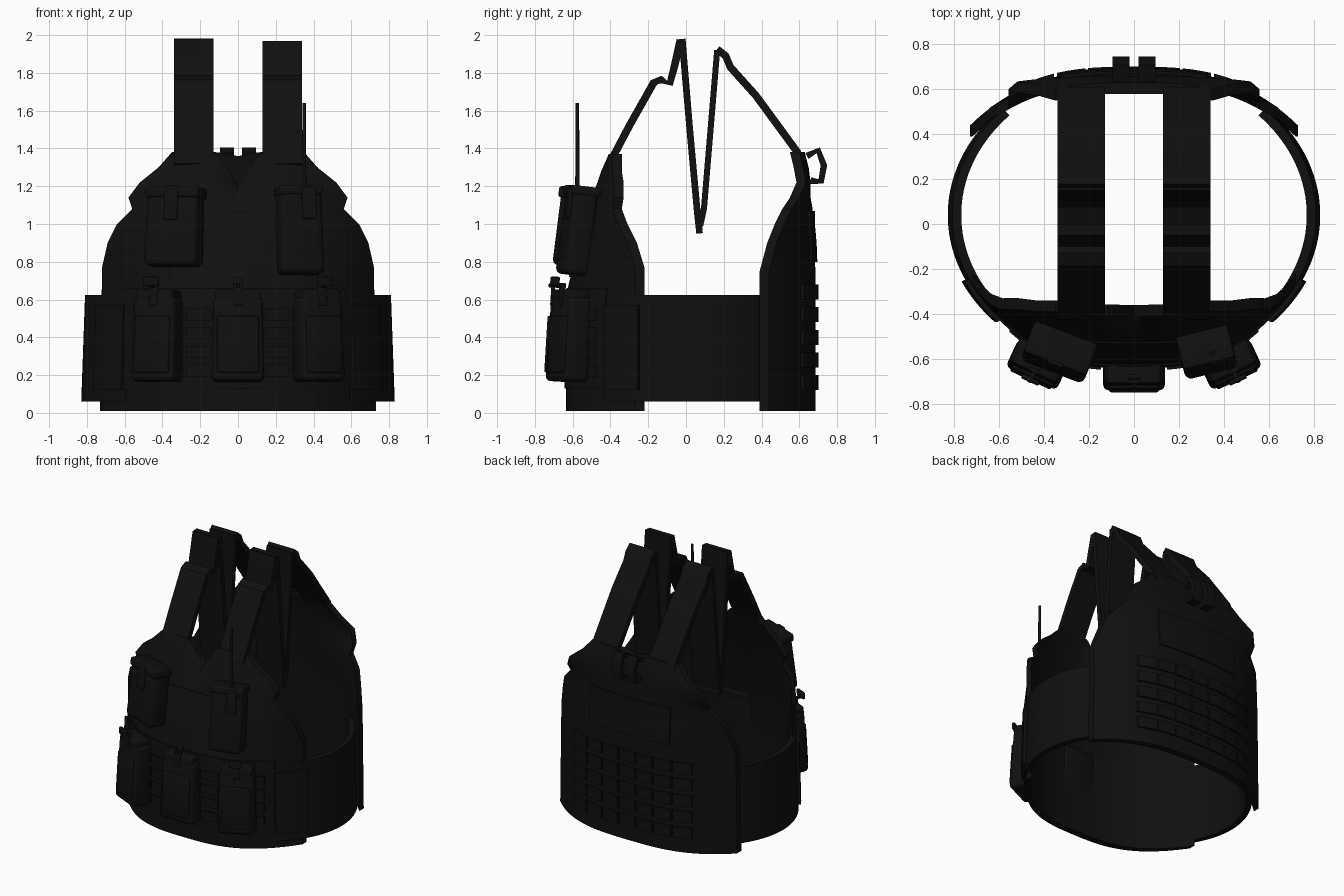
import bpy, bmesh, math
from mathutils import Matrix, Vector

if "Cube" in bpy.data.objects:
    bpy.data.objects.remove(bpy.data.objects["Cube"])

black = bpy.data.materials.new("black_fabric")
black.diffuse_color = (0.005, 0.005, 0.005, 1)
black.use_nodes = True
black.node_tree.nodes["Principled BSDF"].inputs["Base Color"].default_value = black.diffuse_color


def finish(name, bm):
    bmesh.ops.recalc_face_normals(bm, faces=bm.faces)
    me = bpy.data.meshes.new(name)
    bm.to_mesh(me)
    bm.free()
    me.materials.append(black)
    ob = bpy.data.objects.new(name, me)
    bpy.context.collection.objects.link(ob)
    return ob


def slab(name, f, us, vs):
    """Closed sheet: f(u, v, k) gives the outer (k=0) and inner (k=1) skins."""
    bm = bmesh.new()
    g = [[[bm.verts.new(f(u, v, k)) for v in vs] for u in us] for k in (0, 1)]
    nu, nv = len(us), len(vs)
    for k in (0, 1):
        for i in range(nu - 1):
            for j in range(nv - 1):
                bm.faces.new((g[k][i][j], g[k][i + 1][j], g[k][i + 1][j + 1], g[k][i][j + 1]))
    rim = [(i, 0) for i in range(nu)] + [(nu - 1, j) for j in range(1, nv)]
    rim += [(i, nv - 1) for i in range(nu - 2, -1, -1)] + [(0, j) for j in range(nv - 2, 0, -1)]
    for (a, b), (c, d) in zip(rim, rim[1:] + rim[:1]):
        bm.faces.new((g[0][a][b], g[0][c][d], g[1][c][d], g[1][a][b]))
    return finish(name, bm)


def span(a, b, n):
    return [a + (b - a) * i / n for i in range(n + 1)]


def box(name, size, loc, M=Matrix(), bevel=0.015, taper=1.0):
    bm = bmesh.new()
    bmesh.ops.create_cube(bm, size=1)
    for v in bm.verts:
        t = taper if v.co.z > 0 else 1
        v.co = Vector((v.co.x * size[0] * t, v.co.y * size[1] * t, v.co.z * size[2]))
    bmesh.ops.bevel(bm, geom=bm.edges[:], offset=bevel, segments=3, profile=0.5, affect='EDGES')
    ob = finish(name, bm)
    ob.matrix_world = M @ Matrix.Translation(loc)
    return ob


def ribbon(name, path, x0, x1, th):
    """Flat strap following a (y, z) path."""
    pts = [Vector(p) for p in path]

    def f(x, i, k):
        t = (pts[min(i + 1, len(pts) - 1)] - pts[max(i - 1, 0)]).normalized()
        n = Vector((-t.y, t.x)) * th / 2 * (1 if k == 0 else -1)
        return (x, pts[i].x + n.x, pts[i].y + n.y)
    return slab(name, f, [x0, x1], range(len(pts)))


# panel outlines: z, half width, y at centre, y at edge
FRONT = [(.01, .72, -.635, -.27), (.62, .72, -.635, -.27), (.77, .72, -.60, -.27),
         (.9, .69, -.57, -.31), (1.0, .64, -.54, -.36), (1.08, .56, -.52, -.39),
         (1.14, .58, -.50, -.38), (1.22, .52, -.47, -.38), (1.28, .44, -.45, -.39),
         (1.37, .35, -.41, -.39)]
BACK = [(.01, .73, .685, .44), (.75, .72, .685, .44), (.9, .68, .68, .48), (1.0, .64, .67, .52),
        (1.08, .56, .67, .56), (1.14, .56, .66, .60), (1.22, .52, .66, .635),
        (1.3, .42, .65, .62), (1.38, .35, .63, .60)]


def row(rows, z):
    for a, b in zip(rows, rows[1:]):
        if z <= b[0]:
            t = (z - a[0]) / (b[0] - a[0])
            return [p + (q - p) * t for p, q in zip(a, b)]
    return rows[-1]


def surf(rows, x, z):
    _, w, yc, ye = row(rows, z)
    return yc + (ye - yc) * min(1, abs(x) / w) ** 2.9


def panel(name, rows, s, dip):
    def f(u, z, k):
        x = u * row(rows, z)[1]
        y = surf(rows, x, z) - s * 0.05 * k
        drop = dip * max(0, 1 - abs(x) / .11) * max(0, (z - 1.1) / .27)
        return (x, y, z - drop)
    zs = [r[0] for r in rows]
    return slab(name, f, span(-1, 1, 48), sorted(set(zs + [.3, .69, .83, .95])))


def patch(name, rows, s, x0, x1, z0, z1, off):
    def f(x, z, k):
        return (x, surf(rows, x, z) + s * (off if k == 0 else -.005), z)
    n = max(2, int((x1 - x0) / .04))
    return slab(name, f, span(x0, x1, n), span(z0, z1, 4))


panel("front_panel", FRONT, -1, .16)
panel("back_panel", BACK, 1, .02)

# front placard, chest loop field and webbing
patch("front_placard", FRONT, -1, -.6, .6, .13, .66, .008)
patch("chest_field", FRONT, -1, -.36, .36, .72, 1.06, .008)
for r in range(4):
    for c in range(8):
        x = -.56 + c * .14
        patch("front_webbing", FRONT, -1, x + .006, x + .134, .19 + r * .1, .255 + r * .1, .018)

# back name patch and webbing
patch("back_patch", BACK, 1, -.33, .33, .80, 1.07, .012)
for r in range(5):
    for c in range(7):
        x = -.49 + c * .14
        patch("back_webbing", BACK, 1, x + .006, x + .134, .12 + r * .12, .2 + r * .12, .016)

# side bands wrapping over the front and under the back
for s in (-1, 1):
    def arc(off, th):
        def f(a, z, k):
            r = off - th * k
            lean = .83 - .02 * (z - .06) / .56
            return (s * (lean + r) * math.cos(a), .04 + (.68 + r) * math.sin(a), z)
        return f
    rad = math.radians
    slab("side_band", arc(0, .04), span(rad(-44), rad(44), 36), [.06, .625])
    slab("side_band_flap", arc(.02, .03), span(rad(-43), rad(-25), 8), [.12, .57])

# shoulder straps, folded over the middle
for s in (-1, 1):
    x0, x1 = sorted((s * .13, s * .34))
    top = 0 if s < 0 else -.012
    ribbon("front_shoulder_strap", [(-.41, 1.31), (-.30, 1.52), (-.17, 1.75), (-.13, 1.765),
                                    (-.085, 1.745), (-.06, 1.84), (-.03, 1.975 + top)], x0, x1, .04)
    ribbon("front_strap_tail", [(-.02, 1.98 + top), (.02, 1.5), (.06, 1.06), (.072, .95)], x0, x1, .035)
    ribbon("back_strap_tail", [(.075, .99), (.095, 1.08), (.12, 1.38), (.165, 1.92)], x0, x1, .032)
    ribbon("back_shoulder_strap", [(.165, 1.925), (.21, 1.89), (.235, 1.83), (.37, 1.68),
                                   (.59, 1.38), (.61, 1.32)], x0, x1, .04)
    # front strap anchor and rear drag handle loops
    a, b = sorted((s * .02, s * .095))
    ribbon("drag_handle", [(.64, 1.36), (.70, 1.39), (.73, 1.31), (.715, 1.225), (.66, 1.23)], a, b, .035)


def frame(x, y, z, tilt, turn):
    return (Matrix.Translation((x, y, z)) @ Matrix.Rotation(math.radians(turn), 4, 'Z')
            @ Matrix.Rotation(tilt, 4, 'X'))


# lower row of magazine pouches
for x, y, turn, w, d in ((-.425, -.615, -25, .25, .14), (0, -.655, 0, .275, .15), (.425, -.615, 25, .25, .14)):
    M = frame(x, y, .39, -.06, turn)
    box("magazine_pouch", (w, d, .45), (0, 0, 0), M, .025, .95)
    box("pouch_lid", (w * .86, d * .95, .07), (0, 0, .225), M, .012)
    box("pouch_front_seam", (w * .8, .02, .3), (0, -d / 2, -.03), M, .008)
    box("pull_strap", (.05, .02, .12), (0, -d / 2 + .01, .235), M, .005)
    out = -.035 if x else .03
    box("pull_stem", (.02, .06, .02), (0, -d / 2 + out / 2, .28), M, .004)
    box("pull_tab", (.085 if x else .05, .02, .05), (0, -d / 2 + out, .3), M, .006)

# chest utility pouch
M = frame(-.335, -.575, .985, -.12, -21)
box("utility_pouch", (.30, .14, .42), (0, 0, 0), M, .03, .95)
box("utility_lid", (.30, .15, .06), (0, 0, .18), M, .015)
box("utility_strap", (.075, .02, .18), (0, -.072, .12), M, .006)

# radio pouch with antenna
M = frame(.325, -.575, .965, -.12, 14)
box("radio_pouch", (.24, .14, .47), (0, 0, 0), M, .03, .95)
box("radio_lid", (.235, .15, .05), (0, 0, .21), M, .012)
box("radio_strap", (.075, .02, .17), (.04, -.072, .14), M, .006)
bm = bmesh.new()
bmesh.ops.create_cone(bm, cap_ends=True, segments=12, radius1=.012, radius2=.009, depth=.5,
                      matrix=Matrix.Translation((.35, -.575, 1.39)))
finish("antenna", bm)

# smooth shading with sharp edges kept
for ob in bpy.data.objects:
    ob.select_set(True)
    bpy.context.view_layer.objects.active = ob
bpy.ops.object.shade_smooth_by_angle(angle=math.radians(35))
